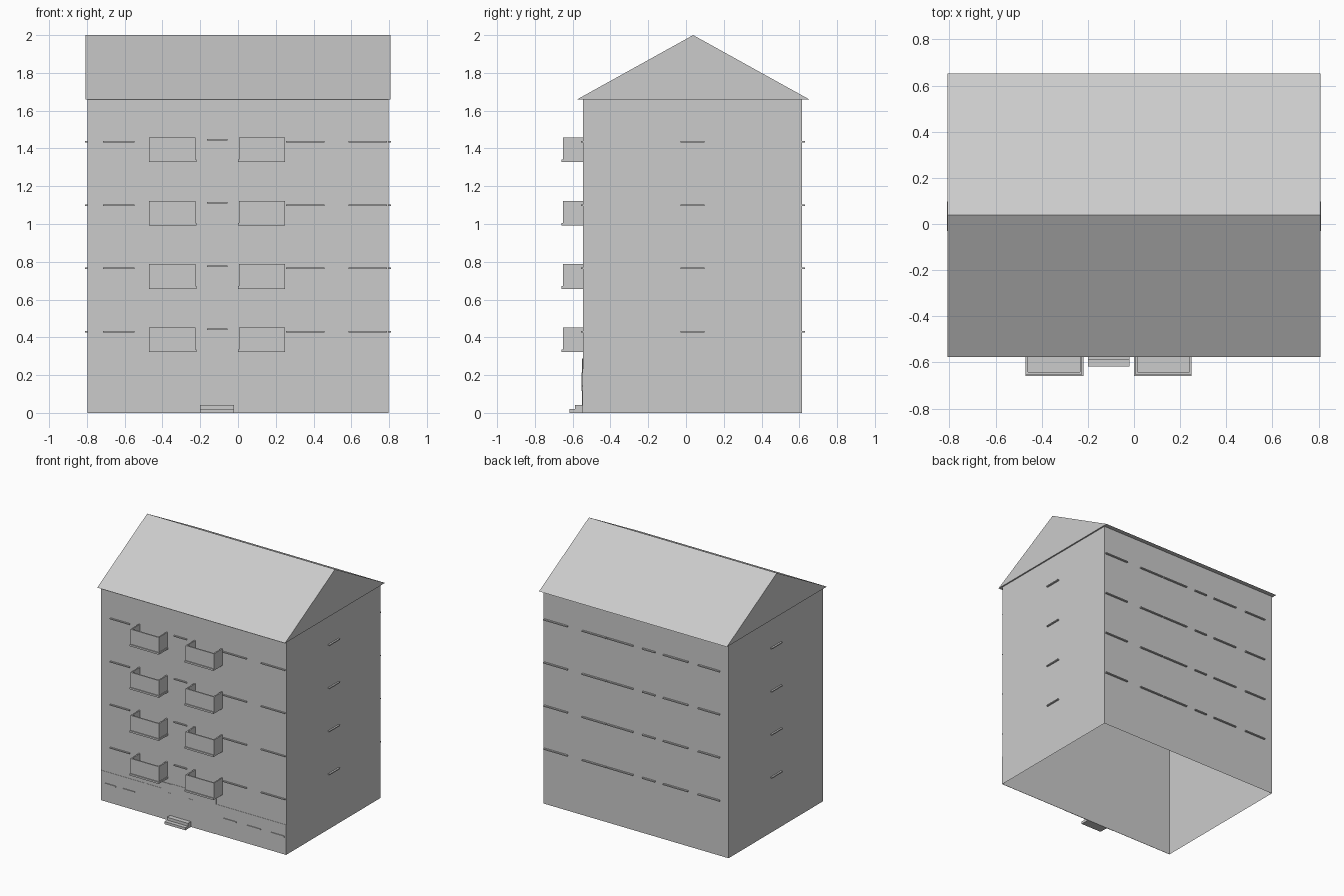
import bpy, bmesh

if "Cube" in bpy.data.objects:
    bpy.data.objects.remove(bpy.data.objects["Cube"])

FRONT, BACK, SIDE = -0.545, 0.615, 0.797
PITCH = 0.335


def make(name, bm):
    bmesh.ops.recalc_face_normals(bm, faces=bm.faces)
    me = bpy.data.meshes.new(name)
    bm.to_mesh(me)
    bm.free()
    ob = bpy.data.objects.new(name, me)
    bpy.context.collection.objects.link(ob)
    return ob


def add_box(bm, x0, x1, y0, y1, z0, z1):
    vs = bmesh.ops.create_cube(bm, size=1)["verts"]
    for v in vs:
        v.co = (x1 if v.co.x > 0 else x0,
                y1 if v.co.y > 0 else y0,
                z1 if v.co.z > 0 else z0)


def boxes(name, items):
    bm = bmesh.new()
    for b in items:
        add_box(bm, *b)
    return make(name, bm)


# walls: a shell open at the bottom, the roof closes the top
bm = bmesh.new()
add_box(bm, -SIDE, SIDE, FRONT, BACK, 0, 1.66)
bm.normal_update()
bmesh.ops.delete(bm, geom=[f for f in bm.faces if abs(f.normal.z) > 0.5], context='FACES')
make("walls", bm)

# gabled roof prism with overhang
bm = bmesh.new()
a, b = [[bm.verts.new((x, y, z)) for y, z in ((-0.576, 1.66), (0.652, 1.66), (0.038, 2.0))]
        for x in (-0.808, 0.808)]
bm.faces.new(a)
bm.faces.new(b)
for i in range(3):
    j = (i + 1) % 3
    bm.faces.new((a[i], a[j], b[j], b[i]))
make("roof", bm)

# sills and balconies repeated per floor
front_x = [(-0.715, -0.548), (0.255, 0.458), (0.584, 0.79)]
back_x = [(0.584, 0.79), (0.25, 0.458), (0.02, 0.24),
          (-0.17, -0.06), (-0.45, -0.24), (-0.725, -0.54)]
for k in range(4):
    z = 0.43 + k * PITCH
    sills = [(x0, x1, FRONT - 0.01, FRONT, z - 0.004, z + 0.004) for x0, x1 in front_x]
    sills.append((-0.165, -0.055, FRONT - 0.01, FRONT, z + 0.008, z + 0.016))
    sills += [(x0, x1, BACK, BACK + 0.014, z - 0.004, z + 0.004) for x0, x1 in back_x]
    for s in (-1, 1):
        xs = sorted((s * SIDE, s * 0.81))
        sills.append((*xs, -0.03, 0.098, z - 0.004, z + 0.004))
    boxes(f"window_sills_{k + 1}", sills)

    zb, zt = 0.322 + k * PITCH, 0.452 + k * PITCH
    for side, x0, x1, lo, hi in (("left", -0.47, -0.225, 0.0, 0.005),
                                 ("right", 0.005, 0.25, 0.005, 0.0)):
        t, yf = 0.01, -0.652
        boxes(f"balcony_{side}_{k + 1}", [
            (x0 - lo, x1 + hi, -0.659, FRONT, zb, zb + 0.014),
            (x0, x1, yf, yf + t, zb + 0.014, zt),
            (x0, x0 + t, yf + t, FRONT, zb + 0.014, zt),
            (x1 - t, x1, yf + t, FRONT, zb + 0.014, zt)])

# ground floor sills
boxes("ground_sills", [(x0, x1, FRONT - 0.008, FRONT, 0.136, 0.144) for x0, x1 in
                       ((-0.76, -0.665), (-0.605, -0.505), (0.26, 0.37),
                        (0.465, 0.58), (0.67, 0.785))])

# shallow plinth bands either side of the entrance
boxes("plinth", [(-SIDE, -0.27, FRONT - 0.002, FRONT, 0, 0.233),
                 (0.195, SIDE, FRONT - 0.002, FRONT, 0, 0.233)])

# entrance surround, door and side lights
boxes("entrance_panel", [(-0.27, 0.195, FRONT - 0.004, FRONT, 0, 0.285)])
boxes("door", [(-0.185, -0.035, FRONT - 0.006, FRONT - 0.004, 0.04, 0.29)])
boxes("side_lights", [(x, x + 0.03, FRONT - 0.007, FRONT - 0.004, 0.115, 0.215)
                      for x in (-0.217, -0.035)])

# entrance steps
boxes("steps", [(-0.2, -0.02, -0.618, FRONT, 0, 0.02),
                (-0.2, -0.02, -0.587, FRONT, 0.02, 0.042)])
